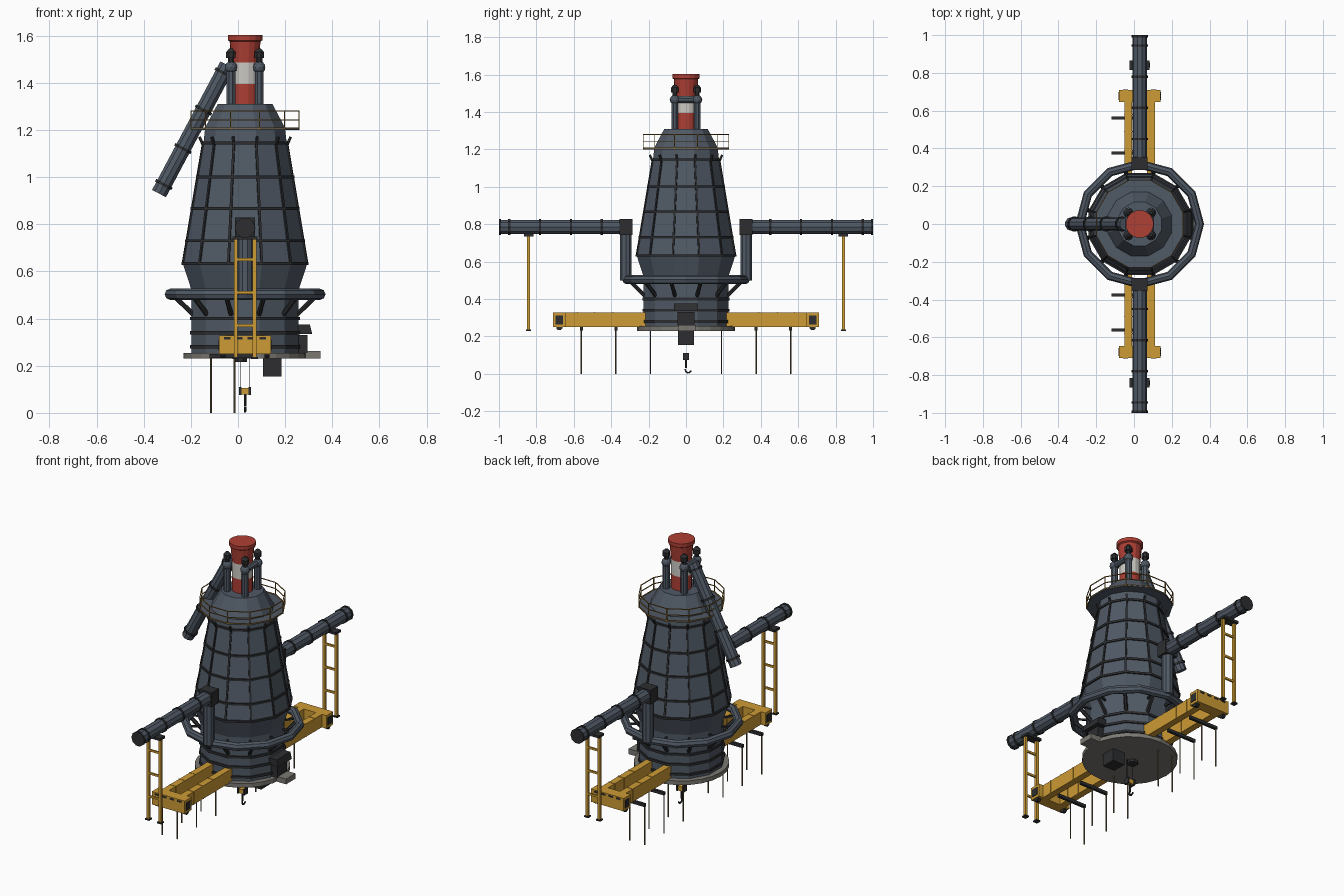
import bpy, bmesh, math
from mathutils import Vector, Matrix

cube = bpy.data.objects.get("Cube")
if cube:
    bpy.data.objects.remove(cube)

AXIS = Vector((0.03, 0, 0))      # the furnace axis; all parts are built around it
SIDES = 12
HALF = math.pi / SIDES


def material(name, rgb):
    m = bpy.data.materials.new(name)
    m.use_nodes = True
    m.diffuse_color = (*rgb, 1)
    m.node_tree.nodes["Principled BSDF"].inputs["Base Color"].default_value = (*rgb, 1)
    return m


STEEL = material("blue grey steel", (0.08, 0.10, 0.13))
DARK = material("dark iron", (0.026, 0.027, 0.03))
YELLOW = material("crane yellow", (0.61, 0.33, 0.035))
OCHRE = material("railing ochre", (0.32, 0.17, 0.03))
RED = material("warning red", (0.42, 0.05, 0.035))
WHITE = material("warning white", (0.6, 0.59, 0.55))
STONE = material("platform grey", (0.2, 0.19, 0.17))
ROD = material("rod brown", (0.16, 0.12, 0.06))


def finish(name, bm, mat):
    bmesh.ops.translate(bm, vec=AXIS, verts=bm.verts)
    bmesh.ops.recalc_face_normals(bm, faces=bm.faces)
    me = bpy.data.meshes.new(name)
    bm.to_mesh(me)
    bm.free()
    me.materials.append(mat)
    ob = bpy.data.objects.new(name, me)
    bpy.context.collection.objects.link(ob)
    return ob


def tube(bm, p, q, r, r2=None, n=8):
    p, q = Vector(p), Vector(q)
    d = q - p
    turn = d.to_track_quat('Z', 'Y').to_matrix().to_4x4()
    spin = Matrix.Rotation(math.pi / n, 4, 'Z')
    bmesh.ops.create_cone(bm, cap_ends=True, segments=n, radius1=r,
                          radius2=r if r2 is None else r2, depth=d.length,
                          matrix=Matrix.Translation((p + q) / 2) @ turn @ spin)


def box(bm, x, y, z):
    """Box from (low, high) pairs on each axis."""
    lo, hi = zip(sorted(x), sorted(y), sorted(z))
    mid = [(a + b) / 2 for a, b in zip(lo, hi)]
    size = [b - a for a, b in zip(lo, hi)]
    bmesh.ops.create_cube(bm, size=1, matrix=Matrix.Translation(mid) @ Matrix.Diagonal((*size, 1)))


def lathe(bm, profile, n=SIDES, start=HALF, closed=False):
    rings = [[bm.verts.new((r * math.cos(start + i * math.tau / n),
                            r * math.sin(start + i * math.tau / n), z)) for i in range(n)]
             for r, z in profile]
    pairs = list(zip(rings, rings[1:])) + ([(rings[-1], rings[0])] if closed else [])
    for a, b in pairs:
        for i in range(n):
            j = (i + 1) % n
            bm.faces.new((a[i], a[j], b[j], b[i]))
    if not closed:
        bm.faces.new(rings[0])
        bm.faces.new(rings[-1])


def polar(r, a, z):
    return Vector((r * math.cos(a), r * math.sin(a), z))


# Furnace shell
bm = bmesh.new()
lathe(bm, [(0.235, 0.25), (0.235, 0.52), (0.272, 0.63), (0.182, 1.15), (0.175, 1.21), (0.12, 1.31)])
finish("furnace_shell", bm, STEEL)


def shell_radius(z):
    return 0.272 - (z - 0.63) * 0.09 / 0.52


# Hoops and upright ribs on the shell
bm = bmesh.new()
hoops = (0.633, 0.73, 0.867, 1.0, 1.145)
for z in hoops:
    r = shell_radius(z)
    lathe(bm, [(r - 0.01, z - 0.006), (r + 0.008, z - 0.006), (r + 0.008, z + 0.006), (r - 0.01, z + 0.006)], closed=True)
for z in (0.28, 0.34, 0.40):
    lathe(bm, [(0.22, z - 0.007), (0.242, z - 0.007), (0.242, z + 0.007), (0.22, z + 0.007)], closed=True)
for i in range(SIDES):
    a = HALF + i * math.tau / SIDES
    tube(bm, polar(0.272, a, 0.633), polar(0.184, a, 1.14), 0.007, n=4)
    tube(bm, polar(0.182, a, 1.13), polar(0.2, a, 1.17), 0.007, n=4)
finish("shell_hoops_and_ribs", bm, DARK)

# Round base platform
bm = bmesh.new()
lathe(bm, [(0.262, 0.23), (0.262, 0.255)], n=24)
box(bm, (0.2, 0.32), (-0.04, 0.05), (0.23, 0.262))
finish("base_platform", bm, STONE)

# Tap hole machinery on the left side, with the winch box below
bm = bmesh.new()
box(bm, (0.2, 0.265), (-0.045, 0.045), (0.255, 0.33))
box(bm, (0.075, 0.155), (-0.043, 0.043), (0.155, 0.235))
tube(bm, (-0.02, 0, 0.23), (-0.02, 0, 0.215), 0.03)
finish("tap_machine", bm, DARK)
bm = bmesh.new()
box(bm, (0.2, 0.285), (-0.065, 0.065), (0.335, 0.375))
for v in bm.verts:
    if v.co.x > 0.25 and v.co.z > 0.36:
        v.co.x -= 0.01
finish("tap_hood", bm, DARK)

# Bustle pipe and the blow pipes feeding the hearth
bm = bmesh.new()
lathe(bm, [(0.317 + 0.024 * math.cos(t * math.tau / 8), 0.503 + 0.024 * math.sin(t * math.tau / 8))
           for t in range(8)], start=0, closed=True)
finish("bustle_pipe", bm, STEEL)
bm = bmesh.new()
for i in range(SIDES):
    a = HALF + i * math.tau / SIDES
    tube(bm, polar(0.305, a, 0.49), polar(0.225, a, 0.415), 0.011, n=6)
    tube(bm, polar(0.3, a, 0.505), polar(0.235, a, 0.5), 0.007, n=4)
finish("blow_pipes", bm, DARK)

# Upper gallery floor and railing
bm = bmesh.new()
lathe(bm, [(0.237, 1.2), (0.237, 1.206)])
finish("gallery_floor", bm, STEEL)
bm = bmesh.new()
for i in range(SIDES):
    a, b = HALF + i * math.tau / SIDES, HALF + (i + 1) * math.tau / SIDES
    for z in (1.208, 1.243, 1.28):
        tube(bm, polar(0.237, a, z), polar(0.237, b, z), 0.003, n=4)
    tube(bm, polar(0.237, a, 1.2), polar(0.237, a, 1.28), 0.003, n=4)
finish("gallery_railing", bm, OCHRE)

# Striped chimney
for name, prof, mat in (
        ("chimney_lower_band", [(0.058, 1.3), (0.058, 1.395)], RED),
        ("chimney_middle_band", [(0.058, 1.395), (0.058, 1.485)], WHITE),
        ("chimney_top", [(0.058, 1.485), (0.066, 1.575), (0.074, 1.58), (0.074, 1.602)], RED)):
    bm = bmesh.new()
    lathe(bm, prof, n=16)
    finish(name, bm, mat)

# Gas uptakes, their cross pipes and valve caps
bm, caps = bmesh.new(), bmesh.new()
for sx in (-0.06, 0.06):
    for sy in (-0.06, 0.06):
        tube(bm, (sx, sy, 1.28), (sx, sy, 1.47), 0.02)
        bmesh.ops.create_icosphere(bm, subdivisions=2, radius=0.027, matrix=Matrix.Translation((sx, sy, 1.465)))
        tube(caps, (sx, sy, 1.47), (sx, sy, 1.515), 0.014)
        tube(caps, (sx, sy, 1.505), (sx, sy, 1.53), 0.022)
        tube(caps, (sx, sy, 1.53), (sx, sy, 1.545), 0.022, 0.008)
    tube(bm, (sx, -0.06, 1.465), (sx, 0.06, 1.465), 0.018)
finish("gas_uptakes", bm, STEEL)
finish("uptake_valves", caps, DARK)

# Sloping downcomer
top, end = Vector((-0.075, 0, 1.475)), Vector((-0.365, 0, 0.93))
bm, bands = bmesh.new(), bmesh.new()
tube(bm, top, end, 0.035, n=10)
step = (end - top).normalized() * 0.006
for t in (0.06, 0.35, 0.65, 0.93):
    p = top.lerp(end, t)
    tube(bands, p - step, p + step, 0.041, n=10)
finish("downcomer", bm, STEEL)
finish("downcomer_bands", bands, DARK)

# Front and back halves mirror each other
pipe, iron, frame, crane = (bmesh.new() for _ in range(4))
rods = bmesh.new()
for s in (-1, 1):
    # Blast main, drop leg and elbow box
    tube(pipe, (0, s * 0.3, 0.785), (0, s * 0.995, 0.785), 0.039, n=10)
    tube(pipe, (0, s * 0.322, 0.5), (0, s * 0.322, 0.76), 0.033, n=10)
    box(iron, (-0.042, 0.042), (s * 0.285, s * 0.355), (0.743, 0.828))
    for y in (0.45, 0.615, 0.78, 0.945, 0.994):
        tube(iron, (0, s * (y - 0.006), 0.785), (0, s * (y + 0.006), 0.785), 0.044, n=10)
    # Trestle carrying the main
    box(iron, (-0.053, 0.053), (s * 0.815, s * 0.865), (0.735, 0.749))
    for x in (-0.04, 0.04):
        box(frame, (x - 0.008, x + 0.008), (s * 0.834, s * 0.85), (0.235, 0.74))
        box(iron, (x - 0.014, x + 0.014), (s * 0.828, s * 0.856), (0.228, 0.236))
        # Crane girder with stiffeners
        box(crane, (x * 1.0, x * 2.0), (s * 0.16, s * 0.66), (0.25, 0.328))
        for y in (0.39, 0.49, 0.58):
            box(crane, (x * 0.95, x * 2.05), (s * (y - 0.003), s * (y + 0.003)), (0.25, 0.33))
    for z in (0.37, 0.51, 0.65):
        box(frame, (-0.04, 0.04), (s * 0.837, s * 0.847), (z - 0.006, z + 0.006))
    # End carriage with dark end plates and wheels
    box(crane, (-0.11, 0.11), (s * 0.645, s * 0.71), (0.25, 0.328))
    for x in (-0.11, 0.11):
        box(iron, (x - 0.003, x + 0.003), (s * 0.657, s * 0.698), (0.265, 0.312))
        tube(iron, (x * 0.75, s * 0.677, 0.25), (x * 0.95, s * 0.677, 0.25), 0.018)
    for x in (-0.075, -0.025, 0.025, 0.075):
        box(iron, (x - 0.014, x + 0.014), (s * 0.708, s * 0.712), (0.312, 0.322))
    # Cross beams with hanging rods
    for y in (0.19, 0.375, 0.56):
        if y > 0.3:
            box(iron, (-0.15, 0.04), (s * y - 0.008, s * y + 0.008), (0.232, 0.25))
        for x in (-0.145, -0.045):
            tube(rods, (x, s * y, 0), (x, s * y, 0.24), 0.004, n=6)
finish("blast_mains", pipe, STEEL)
finish("iron_fittings", iron, DARK)
finish("main_trestles", frame, YELLOW)
finish("crane_girders", crane, YELLOW)
finish("hanging_rods", rods, ROD)

# Crane hook, pulley block and ropes
bm = bmesh.new()
box(bm, (-0.018, 0.018), (-0.014, 0.014), (0.078, 0.105))
finish("pulley_block", bm, YELLOW)
bm = bmesh.new()
for x in (-0.02, 0.02):
    tube(bm, (x, 0, 0.09), (x, 0, 0.235), 0.0015, n=4)
    box(bm, (x - 0.005, x + 0.005), (-0.017, 0.017), (0.075, 0.11))
tube(bm, (0, 0, 0.08), (0, 0, 0.03), 0.006)
arc = [Vector((0, 0.012 - 0.016 * math.cos(t), 0.022 - 0.017 * math.sin(t)))
       for t in (i * math.pi / 5 - 0.3 for i in range(6))]
for p, q in zip(arc, arc[1:]):
    tube(bm, p, q, 0.005, n=6)
finish("crane_hook", bm, DARK)
